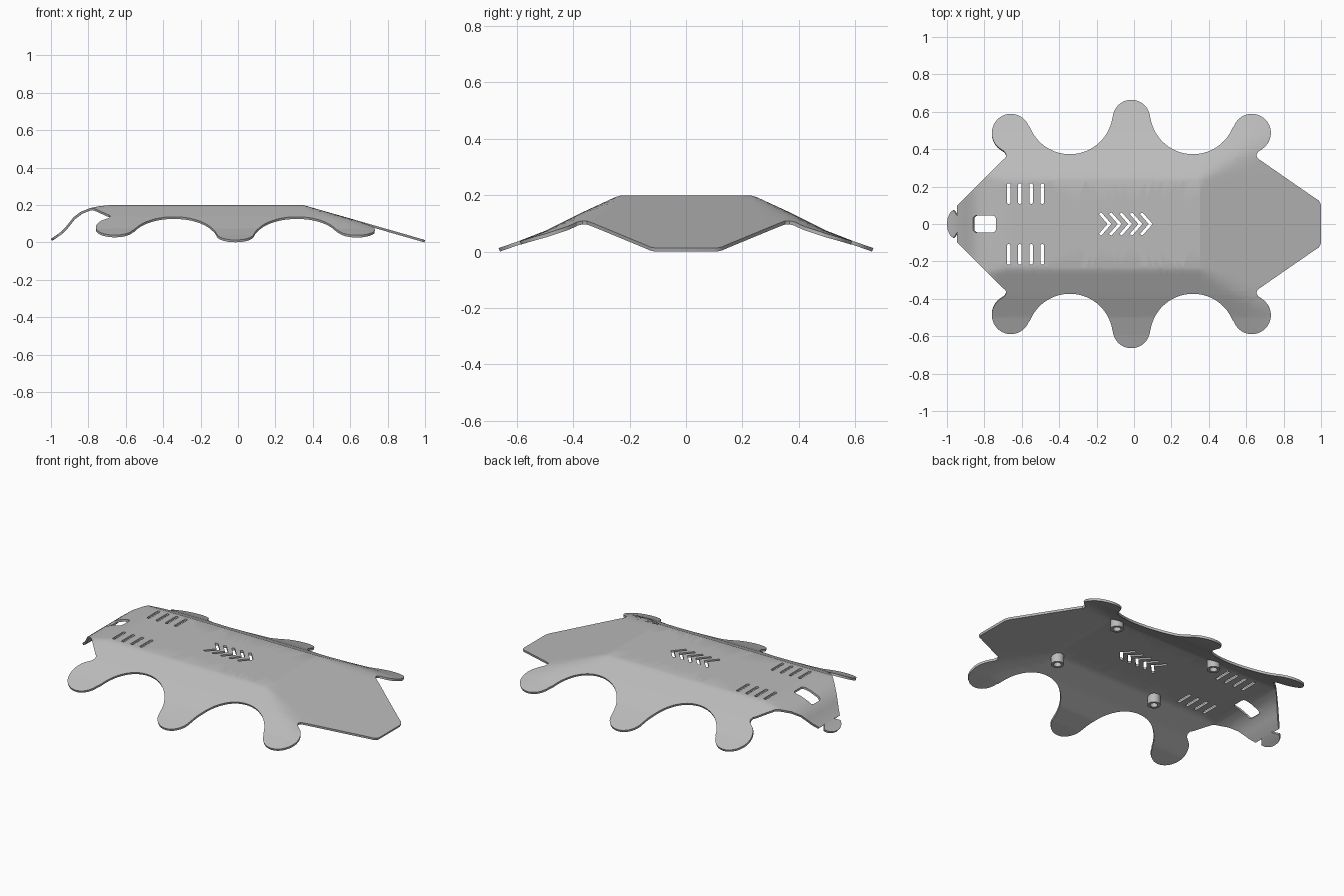
import bpy, bmesh
from math import sin, cos, radians
from mathutils import Vector

if "Cube" in bpy.data.objects:
    bpy.data.objects.remove(bpy.data.objects["Cube"], do_unlink=True)

grey = bpy.data.materials.new("Plate grey")
grey.use_nodes = True
COLOUR = (0.5, 0.5, 0.5, 1)
grey.diffuse_color = COLOUR
grey.node_tree.nodes["Principled BSDF"].inputs["Base Color"].default_value = COLOUR

MID = -0.014          # x of the middle tabs, about which the tabs mirror
TOP = 0.2
FOLD = 0.352          # fold between flat deck and front ramp
SIDE = [(0, 0.2), (0.232, 0.2), (0.25, 0.195), (0.38, 0.135), (0.5, 0.075),
        (0.59, 0.04), (0.67, 0.012)]
REAR = [(-1, 0.02), (-0.95, 0.055), (-0.92, 0.085), (-0.88, 0.135), (-0.84, 0.165),
        (-0.79, 0.185), (-0.74, 0.195), (-0.69, 0.2), (2, 0.2)]


def lookup(table, t):
    for (a, za), (b, zb) in zip(table, table[1:]):
        if t <= b:
            return za + (zb - za) * (t - a) / (b - a)
    return table[-1][1]


def height(x, y):
    """Pressed sheet: ramp, sides and rear drops blended round the corners."""
    ramp = max(0, x - FOLD) * 0.287
    drops = (ramp, TOP - lookup(SIDE, abs(y)), TOP - lookup(REAR, x))
    return TOP - sum(d ** 5 for d in drops) ** 0.2


def arc(cx, cy, r, a0, a1, n):
    angles = [radians(a0 + (a1 - a0) * i / n) for i in range(n + 1)]
    return [(cx + r * cos(a), cy + r * sin(a)) for a in angles]


def rounded_rect(x0, x1, y0, y1, r):
    return (arc(x1 - r, y1 - r, r, 0, 90, 4) + arc(x0 + r, y1 - r, r, 90, 180, 4)
            + arc(x0 + r, y0 + r, r, 180, 270, 4) + arc(x1 - r, y0 + r, r, 270, 360, 4))


def add_loop(bm, points):
    vs = [bm.verts.new((x, y, 0)) for x, y in points]
    for a, b in zip(vs, vs[1:] + vs[:1]):
        bm.edges.new((a, b))


def finish(bm, name):
    mesh = bpy.data.meshes.new(name)
    bm.to_mesh(mesh)
    bm.free()
    mesh.materials.append(grey)
    ob = bpy.data.objects.new(name, mesh)
    bpy.context.collection.objects.link(ob)
    bpy.ops.object.select_all(action='DESELECT')
    ob.select_set(True)
    bpy.context.view_layer.objects.active = ob
    return ob


# Outline: tabs and scallops on one quarter, mirrored to the others
quarter = ([(0.674, 0.342), (0.66, 0.352), (0.655, 0.368), (0.664, 0.387)]
           + arc(0.63, 0.487, 0.102, -58, 160, 28)
           + arc(0.315, 0.603, 0.23, -22, -171, 28)
           + arc(MID, 0.564, 0.1, 7, 90, 12))
mirrored = [(2 * MID - x, y) for x, y in reversed(quarter[:-1])]
nose = [(1, 0.1), (0.995, 0.115), (0.985, 0.128), (0.967, 0.139)]
hook = [(-0.947, 0.096), (-0.947, 0.055), (-0.942, 0.04), (-0.967, 0.075),
        (-0.984, 0.06), (-0.996, 0.032)]
half = nose + quarter + mirrored + hook
outline = half + [(-1, 0)] + [(x, -y) for x, y in reversed(half)]

plate = bmesh.new()
add_loop(plate, outline)

# Openings: rear window, vent slots, row of chevrons
add_loop(plate, rounded_rect(-0.861, -0.738, -0.045, 0.045, 0.018))
for i in range(4):
    x = -0.67 + 0.06 * i
    for y in (0.108, -0.216):
        add_loop(plate, rounded_rect(x - 0.009, x + 0.009, y, y + 0.108, 0.006))
for i in range(5):
    t = -0.12 + 0.055 * i
    arm = [(t, 0), (t - 0.055, 0.062), (t - 0.069, 0.054), (t - 0.022, 0)]
    add_loop(plate, arm + [(x, -y) for x, y in arm[2:0:-1]])

bmesh.ops.triangle_fill(plate, use_beauty=True, edges=plate.edges[:], normal=(0, 0, 1))

# Cut the sheet along the folds and a regular grid, then press it into shape
xs = [FOLD] + [p[0] for p in REAR[1:-1]] + [-0.98 + 0.04 * i for i in range(50)]
ys = [0] + [s * p[0] for p in SIDE[1:-1] for s in (1, -1)]
ys += [s * (0.27 + 0.03 * i) for i in range(13) for s in (1, -1)] + [0.12, -0.12]
cuts = [((x, 0, 0), (1, 0, 0)) for x in xs] + [((0, y, 0), (0, 1, 0)) for y in ys]
for co, no in cuts:
    geom = plate.verts[:] + plate.edges[:] + plate.faces[:]
    bmesh.ops.bisect_plane(plate, geom=geom, plane_co=co, plane_no=no, dist=1e-5)
for f in plate.faces:
    if f.normal.z < 0:
        f.normal_flip()
for v in plate.verts:
    v.co.z = height(v.co.x, v.co.y)

skid = finish(plate, "skid_plate")
mod = skid.modifiers.new("Thickness", 'SOLIDIFY')
mod.thickness = 0.013
mod.offset = -1
bpy.ops.object.modifier_apply(modifier=mod.name)
bpy.ops.object.shade_smooth_by_angle(angle=radians(35))
lowest = min(v.co.z for v in skid.data.vertices)
for v in skid.data.vertices:
    v.co.z -= lowest

# Crisp crease where the ramp meets the deck
for e in skid.data.edges:
    ends = [skid.data.vertices[i].co for i in e.vertices]
    if all(abs(p.x - FOLD) < 0.004 and abs(p.y) < 0.235 for p in ends):
        e.use_edge_sharp = True

# Hollow mounting bosses under the deck
for end, bx in (("front", 0.33), ("rear", -0.35)):
    for side, by in (("left", 0.25), ("right", -0.25)):
        bm = bmesh.new()
        bmesh.ops.create_cone(bm, cap_ends=True, segments=24, radius1=0.036,
                              radius2=0.036, depth=0.06)
        for v in bm.verts:
            v.co += Vector((bx, by, 0))
            v.co.z = height(v.co.x, v.co.y) - 0.007 if v.co.z > 0 else 0.132
        base = min(bm.faces, key=lambda f: f.calc_center_median().z)
        bmesh.ops.inset_region(bm, faces=[base], thickness=0.015)
        hole = bmesh.ops.extrude_discrete_faces(bm, faces=[base])["faces"]
        bmesh.ops.translate(bm, verts=hole[0].verts[:], vec=(0, 0, 0.035))
        finish(bm, f"mounting_boss_{end}_{side}")
        bpy.ops.object.shade_smooth_by_angle(angle=radians(35))
